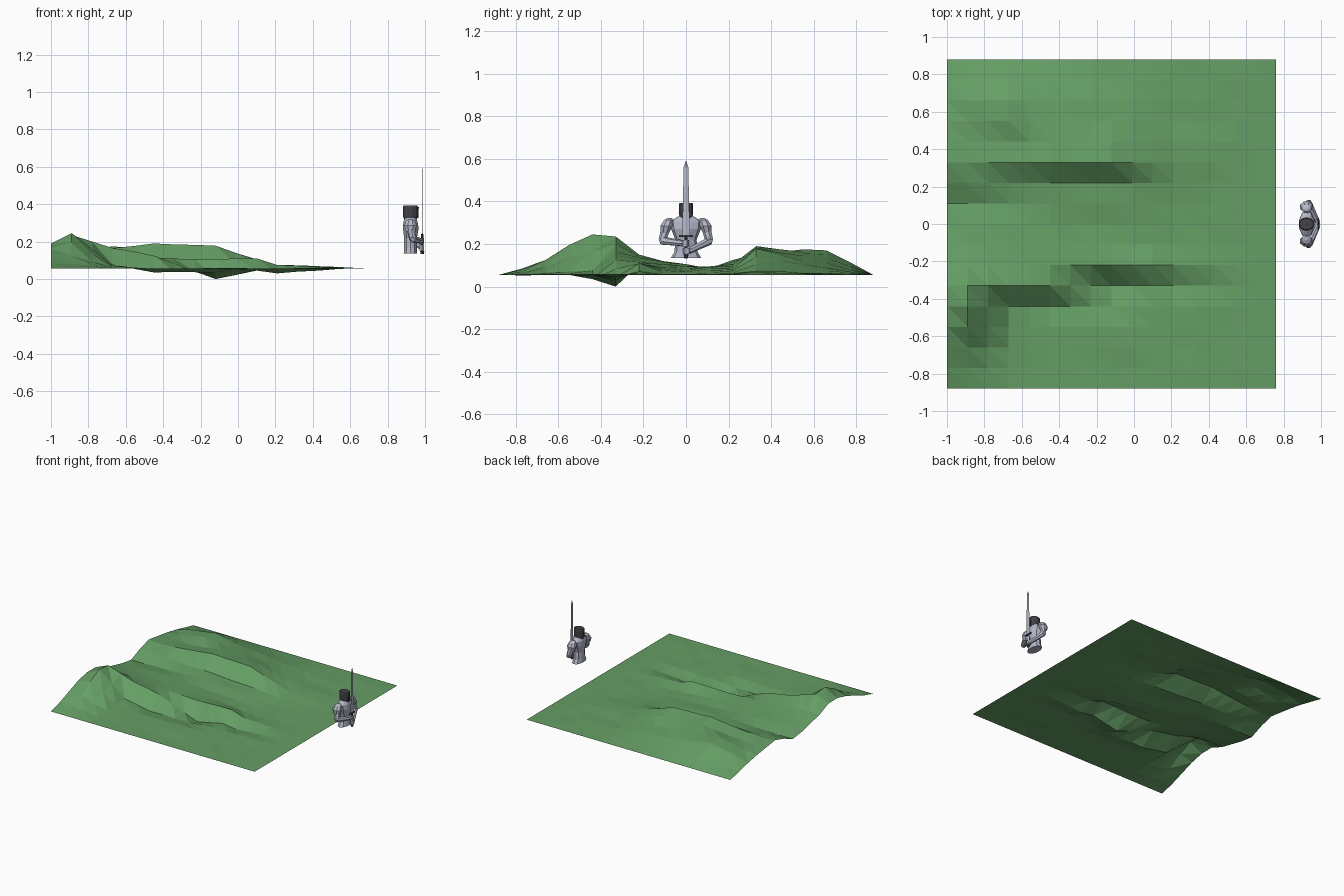
import bpy, bmesh, math, random
from mathutils import Vector

if "Cube" in bpy.data.objects:
    bpy.data.objects.remove(bpy.data.objects["Cube"])

random.seed(4)


def material(name, rgb):
    m = bpy.data.materials.new(name)
    m.diffuse_color = (*rgb, 1)
    m.use_nodes = True
    m.node_tree.nodes["Principled BSDF"].inputs["Base Color"].default_value = m.diffuse_color
    return m


GREEN = material("grass green", (0.13, 0.34, 0.13))
STEEL = material("pale steel", (0.46, 0.48, 0.58))
DARK = material("dark iron", (0.055, 0.055, 0.065))


def finish(bm, name, mat, recalc=True):
    if recalc:
        bmesh.ops.recalc_face_normals(bm, faces=bm.faces)
    me = bpy.data.meshes.new(name)
    bm.to_mesh(me)
    bm.free()
    me.materials.append(mat)
    ob = bpy.data.objects.new(name, me)
    bpy.context.collection.objects.link(ob)
    return ob


def skin(bm, rings):
    """Join rings of points into a capped tube."""
    vs = [[bm.verts.new(p) for p in r] for r in rings]
    n = len(vs[0])
    for a, b in zip(vs, vs[1:]):
        for k in range(n):
            bm.faces.new((a[k], a[(k + 1) % n], b[(k + 1) % n], b[k]))
    bm.faces.new(vs[0][::-1])
    bm.faces.new(vs[-1])


def loft(name, sections, mat, sides=10):
    """Sections are (centre x, centre y, z, radius x, radius y)."""
    bm = bmesh.new()
    ang = [2 * math.pi * (k + 0.5) / sides for k in range(sides)]
    skin(bm, [[(cx + rx * math.cos(a), cy + ry * math.sin(a), z) for a in ang]
              for cx, cy, z, rx, ry in sections])
    return finish(bm, name, mat)


def limb(name, p, q, r1, r2, mat, sides=7):
    """Tapered rod between two points."""
    p, q = Vector(p), Vector(q)
    u = (q - p).orthogonal().normalized()
    v = (q - p).normalized().cross(u)
    ang = [2 * math.pi * k / sides for k in range(sides)]
    bm = bmesh.new()
    skin(bm, [[c + r * (u * math.cos(a) + v * math.sin(a)) for a in ang]
              for c, r in ((p, r1), (q, r2))])
    return finish(bm, name, mat)


# Terrain: 16 x 16 grid; each row gives heights (in hundredths) at a few columns
BASE, STEP, N = 0.055, 0.11, 16
COLS = (0, 1, 3, 5, 8, 10, 11, 15)
ROWS = {
    1: (3, 2.5, .5, 0, 0, 0, 0),
    2: (7, 7, 1, 0, .5, 0, 0),
    3: (11, 14, 1.5, 0, .5, 0, 0),
    4: (13.5, 19, 2, -2, -2, 0, 0),
    5: (13.5, 18, 11, 7, -5.5, -1, -2.5),
    6: (9, 9.5, 8, 6, 5, 5.5, 2),
    7: (6.5, 6.5, 6, 5, 3, 1, 0),
    8: (4, 5, 5, 4, 2, .5, 0),
    9: (2.5, 2.5, 3, 4, 3, 1, 0),
    10: (7, 7, 5, 5, 3, 2, 1),
    11: (10, 9, 11, 13.5, 12.3, 5, 2),
    12: (8.5, 8, 9.5, 12, 9.5, 4, 2),
    13: (7, 8, 12, 10, 6, 3, 1),
    14: (5, 8, 11.5, 8, 4, 2, 1),
    15: (2.5, 4, 6, 4, 1.5, 1, .5),
}


def height(i, j):
    if j not in ROWS or i == N:
        return BASE
    row = ROWS[j] + (0.3,)
    for (a, ha), (b, hb) in zip(zip(COLS, row), zip(COLS[1:], row[1:])):
        if a <= i <= b:
            h = ha + (hb - ha) * (i - a) / (b - a)
            return max(0, BASE + h * 0.01 + random.uniform(-.003, .003) * (i not in COLS))
    return BASE


bm = bmesh.new()
g = [[bm.verts.new((-1 + i * STEP, -0.88 + j * STEP, height(i, j)))
      for j in range(N + 1)] for i in range(N + 1)]
for i in range(N):
    for j in range(N):
        a, b, c, d = g[i][j], g[i + 1][j], g[i + 1][j + 1], g[i][j + 1]
        bm.faces.new((a, b, d))
        bm.faces.new((b, c, d))
finish(bm, "terrain", GREEN, recalc=False)

# Armoured torso and collar
X = 0.922
loft("torso", [(X, 0, .135, .038, .070), (X, 0, .165, .036, .054),
               (X, 0, .22, .036, .050), (X + .002, 0, .27, .044, .070),
               (X, 0, .305, .040, .075), (X, 0, .33, .030, .036)], STEEL)

# Flat topped helmet with brow band
loft("helmet", [(X, 0, .315, .034, .028), (X, 0, .335, .041, .033),
                (X, 0, .385, .042, .035), (X, 0, .393, .038, .031)], DARK, 12)
limb("visor_ridge", (X + .040, 0, .325), (X + .041, 0, .385), .005, .005, DARK, 4)

# Shoulder plates, arms and gauntlets on both sides
for s, side in ((-1, "right"), (1, "left")):
    loft(side + "_shoulder_plate",
         [(X, s * .098, .255, .026, .022), (X, s * .092, .285, .036, .031),
          (X, s * .082, .312, .026, .024), (X, s * .075, .322, .010, .010)], STEEL, 8)
    elbow = (X + .012, s * .110, .215)
    hand = (.982, s * .012, .185 - s * .018)
    limb(side + "_upper_arm", (X, s * .095, .275), elbow, .022, .019, STEEL)
    limb(side + "_elbow", (elbow[0], s * .095, .222), (elbow[0], s * .124, .212),
         .023, .013, STEEL)
    limb(side + "_forearm", elbow, hand, .020, .014, STEEL)
    loft(side + "_gauntlet", [(.983, s * .005, hand[2] - .015, .014, .018),
                              (.983, s * .005, hand[2] + .015, .014, .018)], STEEL, 6)

# Upright sword
SX = 0.985
limb("sword_grip", (SX, 0, .145), (SX, 0, .24), .007, .007, DARK, 6)
limb("sword_pommel", (SX, 0, .133), (SX, 0, .15), .008, .012, DARK, 6)
limb("sword_guard", (SX, -.032, .238), (SX, .032, .238), .006, .006, DARK, 4)
bm = bmesh.new()
skin(bm, [[(SX + .002, 0, z), (SX, w, z), (SX - .002, 0, z), (SX, -w, z)]
          for z, w in ((.24, .017), (.40, .0145), (.56, .011), (.59, .001))])
finish(bm, "sword_blade", STEEL)
